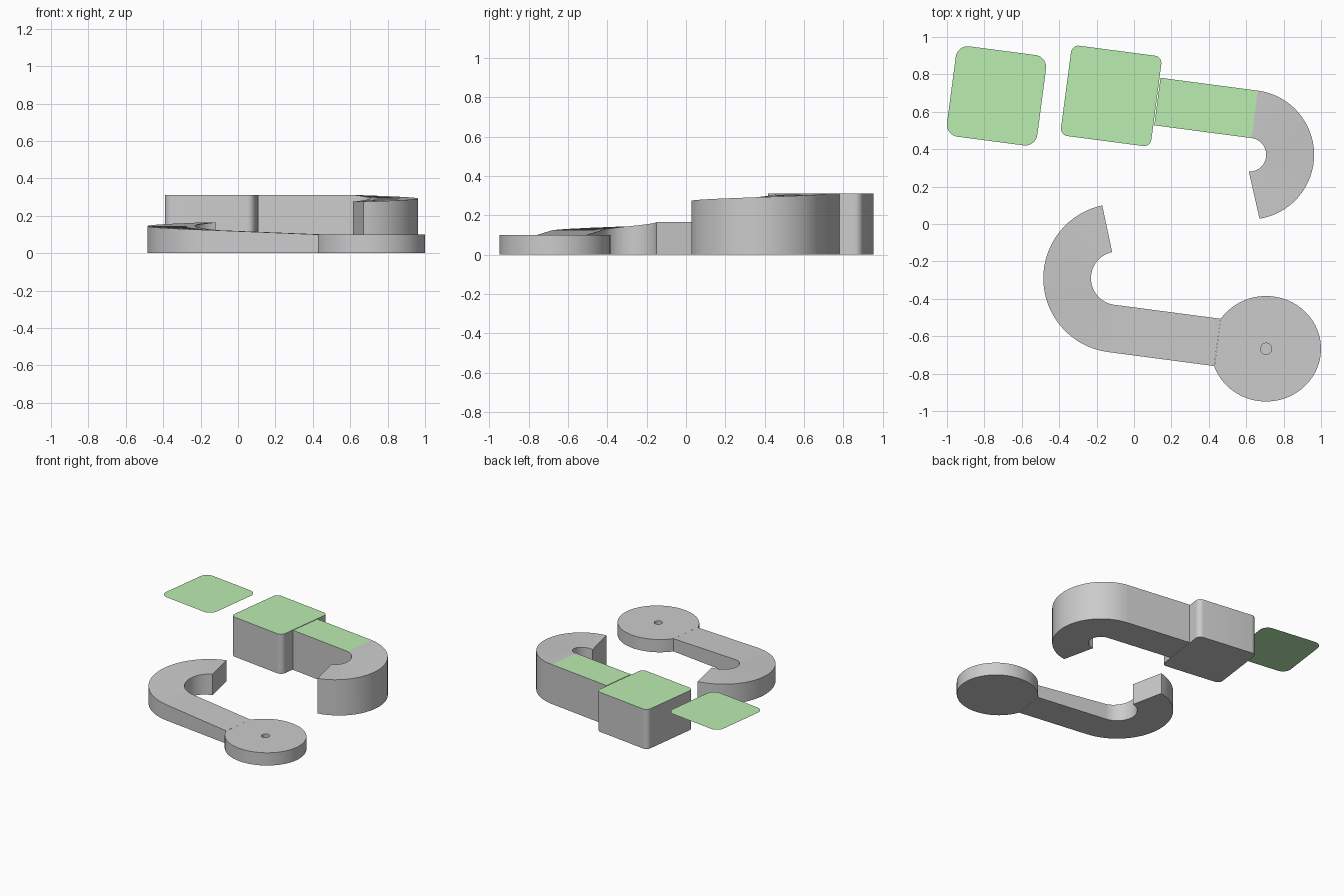
import bpy, bmesh
from math import sin, cos, radians, pi

if "Cube" in bpy.data.objects:
    bpy.data.objects.remove(bpy.data.objects["Cube"])

TILT = radians(-7.5)
U = (cos(TILT), sin(TILT))

green = bpy.data.materials.new("turf_green")
green.diffuse_color = (0.5, 0.85, 0.44, 1)
green.use_nodes = True
green.node_tree.nodes["Principled BSDF"].inputs["Base Color"].default_value = green.diffuse_color


def loft(name, rings, green_top=False):
    """Skin equal-length closed rings and cap both ends."""
    bm = bmesh.new()
    vs = [[bm.verts.new(p) for p in r] for r in rings]
    n = len(rings[0])
    for a, b in zip(vs, vs[1:]):
        for i in range(n):
            j = (i + 1) % n
            bm.faces.new((a[i], a[j], b[j], b[i]))
    bm.faces.new(vs[0])
    if len(vs) > 1:
        bm.faces.new(vs[-1])
        bmesh.ops.recalc_face_normals(bm, faces=bm.faces)
    me = bpy.data.meshes.new(name)
    if green_top:
        me.materials.append(None)
        me.materials.append(green)
        bm.normal_update()
        for f in bm.faces:
            if f.normal.z > 0.9:
                f.material_index = 1
    bm.to_mesh(me)
    bm.free()
    ob = bpy.data.objects.new(name, me)
    bpy.context.collection.objects.link(ob)
    bpy.context.view_layer.objects.active = ob
    bpy.ops.object.select_all(action='DESELECT')
    ob.select_set(True)
    bpy.ops.object.shade_smooth_by_angle(angle=radians(30))
    return ob


def section(inner, outer, top):
    """Rectangular lane cross-section standing on the ground."""
    return [(*inner, 0), (*outer, 0), (*outer, top), (*inner, top)]


def polar(c, r, a):
    return (c[0] + r * cos(a), c[1] + r * sin(a))


def slide(p, d):
    return (p[0] + U[0] * d, p[1] + U[1] * d)


def bend(c, r, R, start, end_in, end_out, z0, z1, n=32):
    """Sections along a banked turn, height falling from z0 to z1."""
    out = []
    for i in range(n + 1):
        t = i / n
        ai = radians(start + (end_in - start) * t)
        ao = radians(start + (end_out - start) * t)
        out.append(section(polar(c, r, ai), polar(c, R, ao), z0 + (z1 - z0) * t))
    return out


def rounded_square(cx, cy, w, r, z, n=8):
    pts = []
    for k, (sx, sy) in enumerate(((1, 1), (-1, 1), (-1, -1), (1, -1))):
        for i in range(n + 1):
            a = pi / 2 * (k + i / n)
            x = sx * (w / 2 - r) + r * cos(a)
            y = sy * (w / 2 - r) + r * sin(a)
            pts.append((cx + x * U[0] - y * U[1], cy + x * U[1] + y * U[0], z))
    return pts


# Loose turf sheet and raised tee block
TOP = 0.31
sheet = loft("turf_sheet", [rounded_square(-0.735, 0.685, 0.487, 0.065, TOP)])
sheet.data.materials.append(green)
loft("tee_block", [rounded_square(-0.122, 0.685, 0.487, 0.04, z) for z in (0, TOP)], True)

# Upper lane: straight turf run, then the descending bend
C1, r1, R1 = (0.617, 0.37), 0.09, 0.346
i1, o1 = polar(C1, r1, radians(82.5)), polar(C1, R1, radians(82.5))
loft("upper_straight", [section(slide(i1, -0.525), slide(o1, -0.525), TOP),
                        section(i1, o1, TOP)], True)
loft("upper_bend", bend(C1, r1, R1, 82.5, -92, -81, TOP, 0.275))

# Lower lane: descending bend, then the straight ramp to the green
C2, r2, R2 = (-0.087, -0.29), 0.143, 0.398
loft("lower_bend", bend(C2, r2, R2, 102, 262.5, 262.5, 0.165, 0.123))
i2, o2 = polar(C2, r2, radians(262.5)), polar(C2, R2, radians(262.5))
loft("lower_straight", [section(i2, o2, 0.123),
                        section(slide(i2, 0.573), slide(o2, 0.573), 0.1)])

# Round end pad with a blind cup hole; flat chord where the lane meets it
N = 64
angles = [radians(-160 + 306 * i / N) for i in range(N + 1)]


def pad_ring(rx, ry, z):
    return [(0.706 + rx * cos(a), -0.667 + ry * sin(a), z) for a in angles]


loft("end_pad", [pad_ring(0.294, 0.282, 0), pad_ring(0.294, 0.282, 0.1),
                 pad_ring(0.03, 0.03, 0.1), pad_ring(0.03, 0.03, 0.04)])
